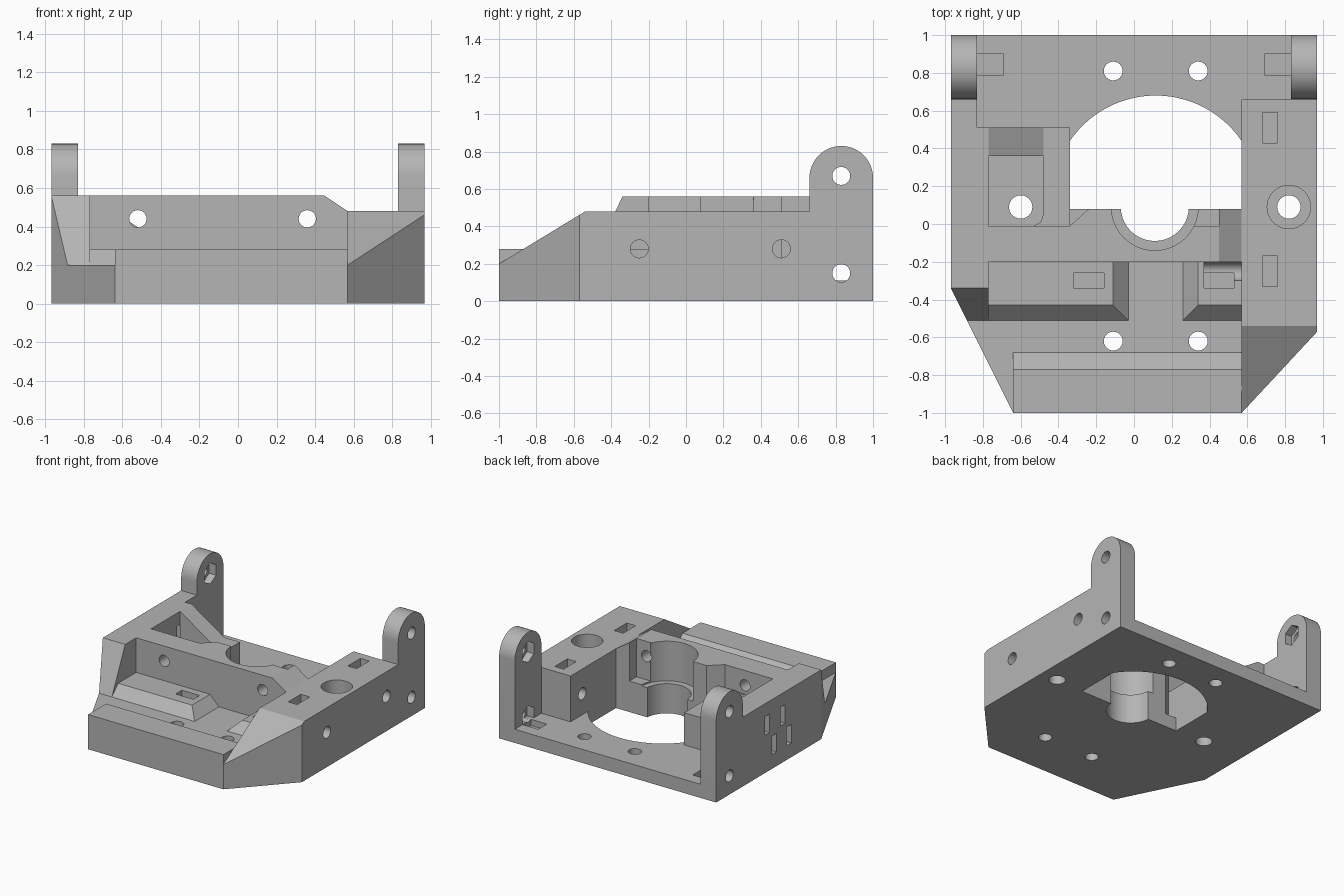
import bpy, bmesh, math
from mathutils import Vector

if "Cube" in bpy.data.objects:
    bpy.data.objects.remove(bpy.data.objects["Cube"], do_unlink=True)

grey = bpy.data.materials.new("plain grey")
grey.use_nodes = True
grey.diffuse_color = (0.46, 0.46, 0.46, 1)
grey.node_tree.nodes["Principled BSDF"].inputs["Base Color"].default_value = (0.46, 0.46, 0.46, 1)

parts = []


def prism(name, axis, pts, a, b, keep=True):
    """Extrude a 2D profile along an axis from a to b."""
    place = {"x": lambda p, t: (t, p[0], p[1]),
             "y": lambda p, t: (p[0], t, p[1]),
             "z": lambda p, t: (p[0], p[1], t)}[axis]
    bm = bmesh.new()
    low = [bm.verts.new(place(p, a)) for p in pts]
    high = [bm.verts.new(place(p, b)) for p in pts]
    bm.faces.new(low)
    bm.faces.new(high)
    for i in range(len(pts)):
        j = (i + 1) % len(pts)
        bm.faces.new((low[i], low[j], high[j], high[i]))
    bmesh.ops.recalc_face_normals(bm, faces=bm.faces)
    me = bpy.data.meshes.new(name)
    bm.to_mesh(me)
    bm.free()
    me.materials.append(grey)
    ob = bpy.data.objects.new(name, me)
    bpy.context.collection.objects.link(ob)
    if keep:
        parts.append(ob)
    else:
        ob.hide_render = True
    return ob


def rect(x0, x1, y0, y1):
    return [(x0, y0), (x1, y0), (x1, y1), (x0, y1)]


def arc(cx, cy, r, start=0, end=360, n=40):
    full = end - start == 360
    angles = [math.radians(start + (end - start) * i / n) for i in range(n if full else n + 1)]
    return [(cx + r * math.cos(t), cy + r * math.sin(t)) for t in angles]


def bounds(ob):
    return [(min(v.co[i] for v in ob.data.vertices), max(v.co[i] for v in ob.data.vertices))
            for i in range(3)]


def cut(axis, pts, a, b, targets=None):
    """Subtract a prism from every part it reaches."""
    cutter = prism("cutter", axis, pts, a, b, keep=False)
    cb = bounds(cutter)
    for ob in targets or parts:
        if all(p[0] < c[1] - 0.001 and c[0] < p[1] - 0.001 for p, c in zip(bounds(ob), cb)):
            mod = ob.modifiers.new("cut", "BOOLEAN")
            mod.operation = "DIFFERENCE"
            mod.solver = "EXACT"
            mod.object = cutter
            bpy.context.view_layer.objects.active = ob
            bpy.ops.object.modifier_apply(modifier=mod.name)
    bpy.data.objects.remove(cutter, do_unlink=True)


# Floors and front lip
base = prism("rear_floor", "z", rect(-0.97, 0.97, -0.2, 1), 0, 0.11)
prism("front_floor", "z", rect(-0.97, 0.57, -1, -0.2), 0, 0.2)
prism("front_lip", "x", [(-1, 0.2), (-0.68, 0.2), (-0.77, 0.28), (-1, 0.28)], -0.64, 0.57)

# Bevelled platforms behind the lip
for name, outer, inner, shift in (("right_platform", -0.77, -0.03, -0.08),
                                  ("left_platform", 0.57, 0.26, 0.08)):
    ob = prism(name, "x", [(-0.51, 0.2), (-0.43, 0.28), (-0.2, 0.28), (-0.2, 0.2)], outer, inner)
    for v in ob.data.vertices:
        if v.co.z > 0.25 and abs(v.co.x - inner) < 0.01:
            v.co.x += shift

# Cross wall with sloped end
wall = prism("cross_wall", "z", [(-0.77, -0.2), (0.57, -0.2), (0.57, 0.08), (-0.24, 0.08),
                                 (-0.34, -0.01), (-0.77, -0.01)], 0, 0.56)
cut("y", [(0.45, 0.56), (0.57, 0.48), (0.6, 0.46), (0.6, 0.7), (0.45, 0.7)], -0.3, 0.3, [wall])

# Side wall with sloped front, and its inner block
side = prism("right_wall", "x", [(-0.51, 0), (-0.51, 0.2), (-0.34, 0.56), (0.51, 0.56), (0.51, 0)],
             -0.97, -0.77)
prism("right_wall_end", "z", rect(-0.97, -0.83, 0.51, 0.66), 0, 0.56)
prism("pocket_back", "y", [(-0.77, 0), (-0.77, 0.56), (-0.48, 0.37), (-0.34, 0.37), (-0.34, 0)],
      0.36, 0.51)
prism("pocket_side", "z", [(-0.53, -0.01), (-0.34, -0.01), (-0.34, 0.36), (-0.48, 0.36),
                           (-0.48, 0.05), (-0.495, 0.01)], 0, 0.37)

# Thick block on the other side
prism("left_block", "x", [(-1, 0), (-1, 0.2), (-0.54, 0.48), (0.66, 0.48), (0.66, 0)], 0.57, 0.97)

# Rounded ears with nut pockets
ear_profile = [(0.66, 0), (1, 0)] + arc(0.83, 0.66, 0.17, 0, 180, 24)
for name, s in (("left_ear", 1), ("right_ear", -1)):
    prism(name, "x", ear_profile, s * 0.83, s * 0.97)
    for z in (0.15, 0.67):
        cut("x", arc(0.83, z, 0.048, n=24), s * 0.8, s * 1.1)
        cut("x", arc(0.83, z, 0.085, 30, 390, 6), s * 0.7, s * 0.89, [parts[-1]])
    cut("z", rect(*sorted((s * 0.69, s * 0.83)), 0.79, 0.9), 0.06, 0.3, [base])

# Angled front corners
cut("z", [(0.57, -1), (0.97, -0.57), (1.2, -0.323), (1.2, -1.2), (0.57, -1.2)], -0.1, 1)
cut("z", [(-0.64, -1), (-0.97, -0.34), (-1.2, 0.12), (-1.2, -1.2), (-0.64, -1.2)], -0.1, 1)

# Large opening and stepped round seat
half = math.degrees(math.acos(0.455 / 0.55))
cut("z", [(-0.34, 0.08), (0.57, 0.08)] + arc(0.115, 0.13, 0.55, half, 180 - half), -0.1, 0.3, [base])
cut("z", arc(0.11, 0.09, 0.18), -0.1, 0.7)
cut("z", arc(0.11, 0.09, 0.23), 0.24, 0.7)
cut("z", rect(0.32, 0.45, -0.01, 0.2), 0.25, 0.7, [wall])

# Vertical screw holes and rod holes
for x in (-0.11, 0.34):
    for y in (-0.62, 0.81):
        cut("z", arc(x, y, 0.05, n=24), -0.1, 0.4)
for x in (-0.6, 0.82):
    cut("z", arc(x, 0.09, 0.062, n=24), -0.1, 0.7)
cut("z", arc(0.82, 0.09, 0.115), 0.11, 0.7)

# Screw holes through the cross wall and the block
for x in (-0.52, 0.36):
    cut("y", arc(x, 0.44, 0.045, n=24), -0.3, 0.3, [wall])
cut("x", arc(-0.25, 0.28, 0.048, n=24), 0.37, 1.1)
cut("x", arc(0.51, 0.28, 0.048, n=24), 0.5, 1.1)

# Nut slots
for y in (-0.25, 0.51):
    cut("z", rect(0.68, 0.76, y - 0.08, y + 0.08), 0.2, 0.7)
for x in (-0.24, 0.45):
    cut("z", rect(x - 0.08, x + 0.08, -0.34, -0.26), 0.12, 0.4)

# Strap slots in the side wall
for y, z in ((0.35, 0.38), (0.15, 0.38), (0.26, 0.19), (0.07, 0.19)):
    cut("x", rect(y - 0.03, y + 0.03, z - 0.075, z + 0.075), -1.1, -0.7, [side])

# Smooth round surfaces, sharp edges
for ob in parts:
    bpy.ops.object.select_all(action="DESELECT")
    ob.select_set(True)
    bpy.context.view_layer.objects.active = ob
    bpy.ops.object.shade_smooth_by_angle(angle=math.radians(25))
